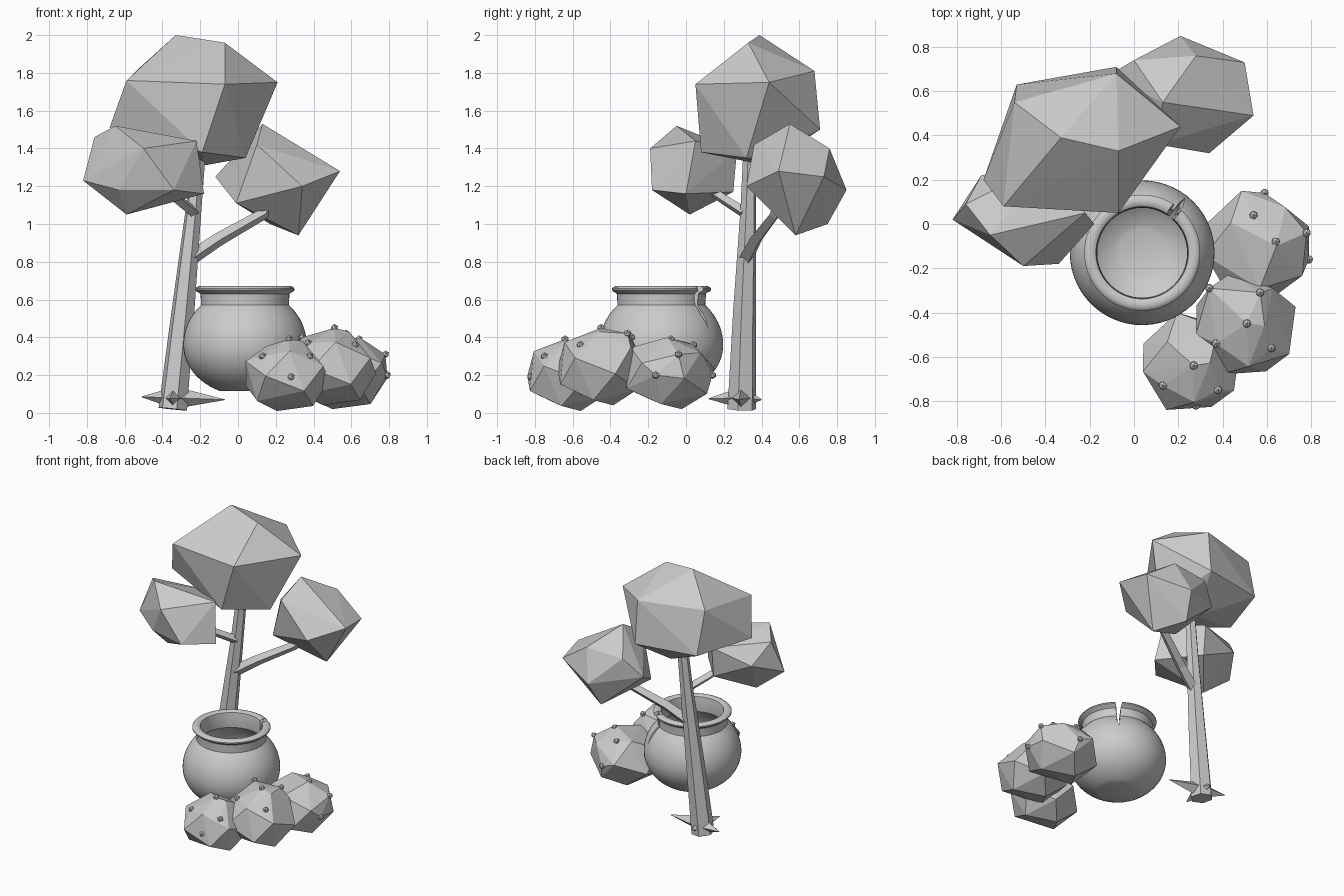
import bpy
import bmesh
import math
from mathutils import Vector

default_cube = bpy.data.objects.get("Cube")
if default_cube:
    bpy.data.objects.remove(default_cube, do_unlink=True)

GREY = (0.6, 0.6, 0.6, 1.0)
clay = bpy.data.materials.new("plain_grey")
clay.use_nodes = True
clay.diffuse_color = GREY
clay.node_tree.nodes["Principled BSDF"].inputs["Base Color"].default_value = GREY


def add_object(name, mesh):
    """Link a mesh to the scene with the shared material."""
    obj = bpy.data.objects.new(name, mesh)
    bpy.context.scene.collection.objects.link(obj)
    mesh.materials.clear()
    mesh.materials.append(clay)
    return obj


def finish(name, bm):
    bmesh.ops.recalc_face_normals(bm, faces=bm.faces)
    mesh = bpy.data.meshes.new(name)
    bm.to_mesh(mesh)
    bm.free()
    return add_object(name, mesh)


def faceted_hull(name, points):
    """Flat-faced convex lump around the given corner points."""
    bm = bmesh.new()
    for point in points:
        bm.verts.new(point)
    bmesh.ops.convex_hull(bm, input=bm.verts)
    loose = [v for v in bm.verts if not v.link_faces]
    bmesh.ops.delete(bm, geom=loose, context='VERTS')
    return finish(name, bm)


def limb(name, stations, resolution=0):
    """Tapered angular limb; every station is (x, y, z, radius)."""
    curve = bpy.data.curves.new(name + "_path", 'CURVE')
    curve.dimensions = '3D'
    curve.bevel_depth = 1.0
    curve.bevel_resolution = resolution
    curve.use_fill_caps = True
    spline = curve.splines.new('POLY')
    spline.points.add(len(stations) - 1)
    spline.use_smooth = False
    for point, (x, y, z, radius) in zip(spline.points, stations):
        point.co = (x, y, z, 1)
        point.radius = radius
    helper = bpy.data.objects.new(name + "_path", curve)
    bpy.context.scene.collection.objects.link(helper)
    bpy.context.view_layer.update()
    mesh = bpy.data.meshes.new_from_object(
        helper.evaluated_get(bpy.context.evaluated_depsgraph_get()))
    bpy.data.objects.remove(helper, do_unlink=True)
    for polygon in mesh.polygons:
        polygon.use_smooth = False
    return add_object(name, mesh)


# Tree crowns: irregular lumps, corners in hundredths
crowns = {
    "top_crown": [
        (-33, 39, 200), (-7, 33, 196), (-7, 5, 174), (21, 44, 175),
        (-59, 8, 176), (-8, 68, 181), (-54, 55, 181), (-68, 20, 151),
        (-53, 63, 150), (-8, 71, 150), (4, 32, 135), (-19, 8, 138),
        (-18, 43, 131)],
    "right_crown": [
        (-65, -5, 152), (-50, -19, 140), (-34, -18, 118), (-63, -10, 118),
        (-82, 2, 123), (-59, 2, 105), (-18, 0, 116), (-22, 5, 144),
        (-76, 9, 146), (-69, 22, 131), (-40, 27, 139), (-40, 25, 117)],
    "left_crown": [
        (54, 49, 128), (50, 73, 125), (34, 32, 120), (10, 36, 142),
        (13, 55, 153), (32, 58, 94), (21, 85, 118), (28, 76, 140),
        (17, 75, 100), (-12, 67, 125), (-1, 42, 111), (0, 74, 138)],
}
for crown_name, corners in crowns.items():
    faceted_hull(crown_name, [Vector(c) / 100 for c in corners])

# Trunk and branches
limb("trunk", [(-0.345, 0.295, 0.02, 0.078), (-0.29, 0.31, 0.55, 0.062),
               (-0.235, 0.33, 1.08, 0.043), (-0.2, 0.34, 1.45, 0.035)], 1)
limb("left_branch", [(-0.25, 0.32, 0.82, 0.04), (-0.1, 0.37, 0.92, 0.036),
                     (0.13, 0.47, 1.05, 0.03), (0.2, 0.5, 1.12, 0.028)])
limb("right_branch", [(-0.23, 0.31, 1.06, 0.03), (-0.32, 0.2, 1.13, 0.027),
                      (-0.4, 0.1, 1.2, 0.025)])

# Roots: short spikes around the trunk foot
root_tips = {"left": (-0.07, 0.28, 0.07), "right": (-0.51, 0.34, 0.085),
             "front": (-0.36, 0.12, 0.075), "back": (-0.33, 0.4, 0.07)}
for side, tip in root_tips.items():
    foot = Vector((-0.335, 0.295, 0.08))
    start = foot.lerp(Vector(tip), 0.15)
    limb(side + "_root", [(*start, 0.05), (*tip, 0.002)])

# Pot: hollow turned belly with a rolled lip
POT = Vector((0.037, -0.13, 0))
BELLY, WAIST = 0.327, 0.36


def belly_arc(scale, low, high, steps=20):
    arc = []
    for i in range(steps + 1):
        angle = low + (high - low) * i / steps
        height = 0.267 if angle < 0 else 0.3
        arc.append((scale * BELLY * math.cos(angle),
                    WAIST + scale * height * math.sin(angle)))
    return arc


lip = [(0.234, 0.6), (0.236, 0.63)]
for i in range(9):
    angle = math.radians(-70 + 27.5 * i)
    lip.append((0.234 + 0.029 * math.cos(angle), 0.654 + 0.018 * math.sin(angle)))
lip += [(0.205, 0.63), (0.203, 0.59)]
inside = belly_arc(0.9, -1.2, 0.8)[::-1]
profile = [(0, 0.115)] + belly_arc(1, -1.16, 0.775) + lip + inside
profile.append((0, inside[-1][1]))

# Crack: the turning starts and stops short by a jagged gap above CRACK_FOOT
CRACK_FOOT, CRACK_ANGLE = 0.46, math.radians(52)
jags = [(CRACK_FOOT, 0, 0), (0.52, -0.06, 0.03), (0.56, -0.03, 0.02),
        (0.6, -0.09, 0.12), (0.63, -0.06, 0.06), (0.7, -0.12, 0.14)]


def crack_edges(z):
    """Angles of the two crack edges at height z."""
    for (z0, a0, b0), (z1, a1, b1) in zip(jags, jags[1:]):
        if z0 <= z <= z1:
            t = (z - z0) / (z1 - z0)
            return a0 + (a1 - a0) * t, b0 + (b1 - b0) * t
    return 0, 0


STEPS = 56
bm = bmesh.new()
columns = []
for step in range(STEPS + 1):
    column = []
    for r, z in profile:
        right, left = crack_edges(z)
        turn = CRACK_ANGLE + left + (math.tau + right - left) * step / STEPS
        column.append(bm.verts.new(
            POT + Vector((r * math.cos(turn), r * math.sin(turn), z))))
    columns.append(column)
for here, there in zip(columns, columns[1:]):
    for i in range(len(profile) - 1):
        bm.faces.new((here[i], there[i], there[i + 1], here[i + 1]))
above = [i for i, (r, z) in enumerate(profile) if z > CRACK_FOOT]
for column in (columns[0], columns[-1]):
    wall = bm.faces.new(column[above[0] - 1:above[-1] + 2])
    bmesh.ops.triangulate(bm, faces=[wall])
bmesh.ops.remove_doubles(bm, verts=bm.verts, dist=0.0003)
pot = finish("pot", bm)
bpy.ops.object.select_all(action='DESELECT')
pot.select_set(True)
bpy.context.view_layer.objects.active = pot
bpy.ops.object.shade_smooth_by_angle(angle=math.radians(35))


# Bushes: faceted lumps with a small berry on their upper corners
def lump_points(low, high, count=15):
    """Evenly spread points on a ball, fitted to the box from low to high."""
    points = []
    for i in range(count):
        z = 1 - 2 * (i + 0.5) / count
        r = math.sqrt(1 - z * z)
        turn = i * math.pi * (3 - math.sqrt(5))
        points.append((r * math.cos(turn), r * math.sin(turn), z))
    fitted = []
    for values, a, b in zip(zip(*points), low, high):
        least, most = min(values), max(values)
        fitted.append([a + (b - a) * (v - least) / (most - least) for v in values])
    return [Vector(p) for p in zip(*fitted)]


bushes = {
    "back_bush": ((0.32, -0.33, 0.02), (0.79, 0.15, 0.4), [
        (59, 14, 20), (54, 4, 36), (64, -8, 39), (78, -4, 31), (79, -16, 20)]),
    "middle_bush": ((0.28, -0.68, 0.04), (0.73, -0.22, 0.43), [
        (57, -31, 42), (34, -29, 40), (51, -45, 45), (62, -56, 36), (37, -54, 37)]),
    "front_bush": ((0.04, -0.84, 0.01), (0.48, -0.4, 0.38), [
        (27, -64, 39), (13, -73, 30), (38, -75, 30), (28, -82, 19)]),
}
for bush_name, (low, high, spots) in bushes.items():
    spots = [Vector(s) / 100 for s in spots]
    faceted_hull(bush_name, lump_points(low, high) + spots)
    bm = bmesh.new()
    for spot in spots:
        berry = bmesh.ops.create_icosphere(bm, subdivisions=1, radius=0.021)
        bmesh.ops.translate(bm, verts=berry["verts"], vec=spot)
    finish(bush_name + "_berries", bm)
